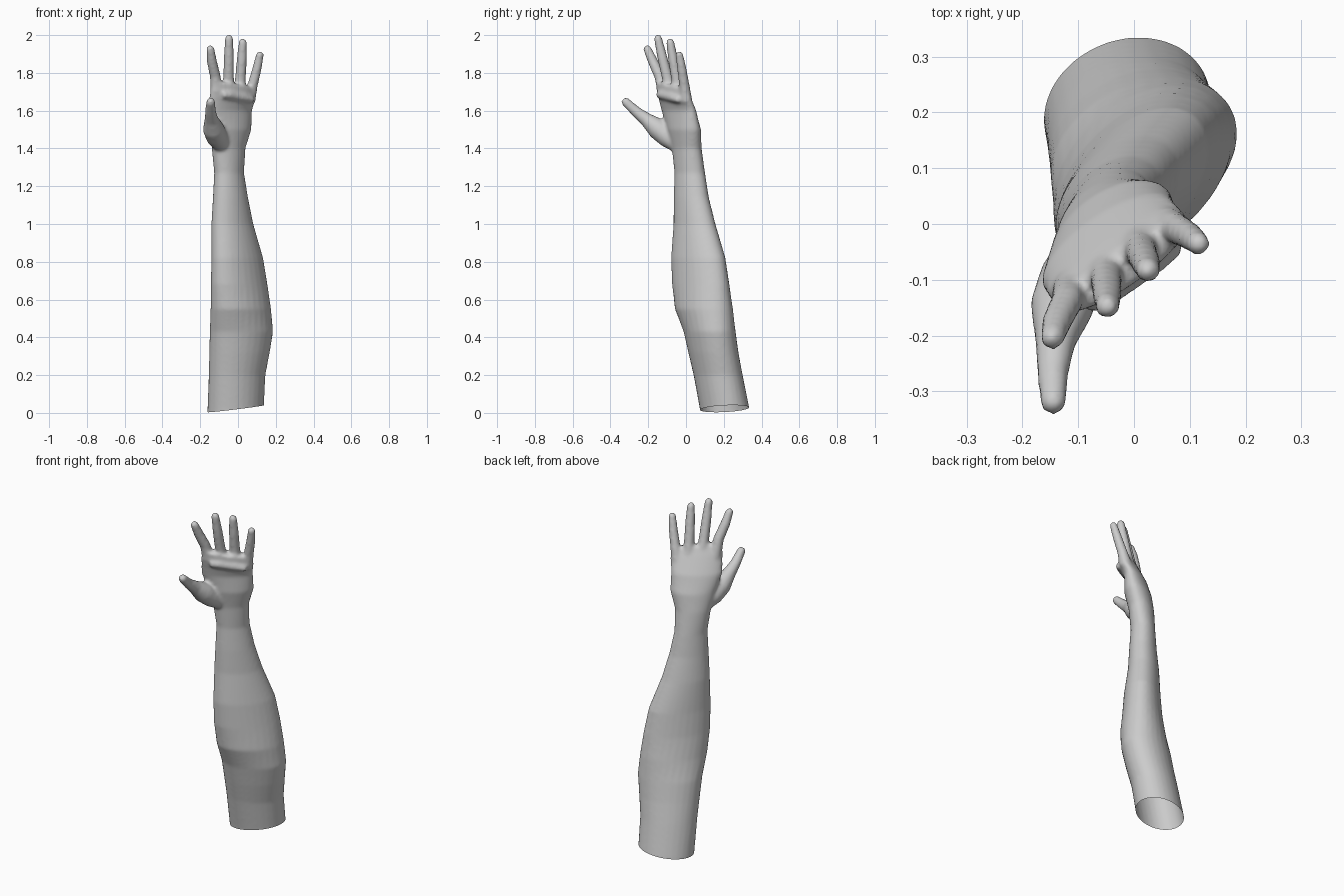
import bpy, bmesh
from math import sin, cos, pi, sqrt, radians
from mathutils import Vector


def loft(bm, rings):
    """Skin a list of rings into a closed tube."""
    rows = [[bm.verts.new(p) for p in ring] for ring in rings]
    n = len(rows[0])
    faces = [bm.faces.new(rows[0][::-1]), bm.faces.new(rows[-1])]
    for a, b in zip(rows, rows[1:]):
        for i in range(n):
            j = (i + 1) % n
            faces.append(bm.faces.new((a[i], a[j], b[j], b[i])))
    bmesh.ops.recalc_face_normals(bm, faces=faces)


def section(z, cx, cy, hx, hy, skew, tilt=0.0, n=28):
    """Leaning ellipse: half extents hx, hy; skew turns it diagonally; tilt slopes it along x."""
    ring = []
    for i in range(n):
        t = 2 * pi * i / n
        x = hx * cos(t)
        y = hy * (skew * cos(t) + sqrt(1 - skew * skew) * sin(t))
        ring.append((cx + x, cy + y, z + tilt * x))
    return ring


def circle(c, d, r, n=20):
    u = d.cross(Vector((0.6, 0.8, 0.1))).normalized()
    v = d.cross(u).normalized()
    return [c + r * (cos(2 * pi * i / n) * u + sin(2 * pi * i / n) * v) for i in range(n)]


def digit(bm, path):
    """Tapered tube through (x, y, z, radius) points with a rounded tip."""
    pts = [Vector(p[:3]) for p in path]
    rad = [p[3] for p in path]
    end = (pts[-1] - pts[-2]).normalized()
    pts[-1] = pts[-1] - end * rad[-1]
    rings = []
    for i, p in enumerate(pts):
        d = pts[min(i + 1, len(pts) - 1)] - pts[max(i - 1, 0)]
        rings.append(circle(p, d.normalized(), rad[i]))
    for a in (25, 50, 70, 84):
        a = radians(a)
        rings.append(circle(pts[-1] + end * rad[-1] * sin(a), end, rad[-1] * cos(a)))
    loft(bm, rings)


bm = bmesh.new()

# Upper arm stub, elbow, forearm, wrist and palm
loft(bm, [section(*s) for s in (
    (-0.06, -0.014, 0.217, 0.150, 0.132, 0.14, 0.12),
    (0.03, -0.012, 0.203, 0.150, 0.131, 0.14, 0.12),
    (0.20, -0.005, 0.170, 0.150, 0.130, 0.20),
    (0.32, 0.008, 0.145, 0.160, 0.133, 0.23),
    (0.43, 0.018, 0.125, 0.168, 0.138, 0.27),
    (0.55, 0.015, 0.095, 0.160, 0.154, 0.37),
    (0.68, 0.006, 0.078, 0.150, 0.152, 0.47),
    (0.82, -0.004, 0.065, 0.137, 0.144, 0.49),
    (1.00, -0.030, 0.045, 0.111, 0.111, 0.42),
    (1.14, -0.040, 0.028, 0.093, 0.093, 0.35),
    (1.27, -0.047, 0.020, 0.079, 0.081, 0.30),
    (1.40, -0.050, 0.004, 0.089, 0.079, 0.35),
    (1.50, -0.040, -0.012, 0.111, 0.092, 0.50),
    (1.60, -0.046, -0.037, 0.120, 0.092, 0.71),
    (1.69, -0.024, -0.066, 0.121, 0.090, 0.80, -0.15),
    (1.74, -0.020, -0.080, 0.108, 0.079, 0.86, -0.15))])

# Fingers: index, middle, ring, little
for path in (
    ((-0.112, -0.115, 1.68, 0.034), (-0.120, -0.138, 1.78, 0.029),
     (-0.138, -0.175, 1.86, 0.027), (-0.149, -0.213, 1.945, 0.022)),
    ((-0.050, -0.075, 1.68, 0.034), (-0.050, -0.100, 1.78, 0.029),
     (-0.048, -0.125, 1.88, 0.027), (-0.048, -0.153, 2.003, 0.022)),
    ((0.008, -0.035, 1.68, 0.034), (0.013, -0.050, 1.77, 0.029),
     (0.020, -0.068, 1.87, 0.027), (0.026, -0.087, 1.983, 0.022)),
    ((0.058, 0.000, 1.65, 0.034), (0.076, -0.008, 1.73, 0.028),
     (0.100, -0.022, 1.82, 0.025), (0.120, -0.039, 1.915, 0.021))):
    digit(bm, path)

# Thumb with its fleshy base
digit(bm, ((-0.085, -0.040, 1.42, 0.046), (-0.112, -0.095, 1.46, 0.057),
           (-0.130, -0.150, 1.505, 0.057), (-0.141, -0.210, 1.553, 0.037),
           (-0.145, -0.262, 1.593, 0.029), (-0.145, -0.336, 1.662, 0.024)))

# Pad across the palm under the fingers
digit(bm, ((-0.085, -0.146, 1.685, 0.020), (-0.050, -0.123, 1.685, 0.026),
           (0.030, -0.068, 1.67, 0.026), (0.085, -0.032, 1.655, 0.020)))

mesh = bpy.data.meshes.new("arm_and_hand")
bm.to_mesh(mesh)
bm.free()
arm = bpy.data.objects.new("arm_and_hand", mesh)
bpy.context.collection.objects.link(arm)

# Fuse the parts into one skin and soften the joins
fuse = arm.modifiers.new("fuse", 'REMESH')
fuse.mode = 'VOXEL'
fuse.voxel_size = 0.009
soften = arm.modifiers.new("soften", 'SMOOTH')
soften.factor = 0.5
soften.iterations = 7

# Bake, then cut the sloping open end
bm = bmesh.new()
bm.from_object(arm, bpy.context.evaluated_depsgraph_get())
arm.modifiers.clear()
bmesh.ops.bisect_plane(bm, geom=bm.verts[:] + bm.edges[:] + bm.faces[:],
                       plane_co=(-0.012, 0.2, 0.022), plane_no=(-0.12, -0.03, 1),
                       clear_inner=True)
for f in bm.faces:
    f.smooth = True
bm.to_mesh(mesh)
bm.free()
